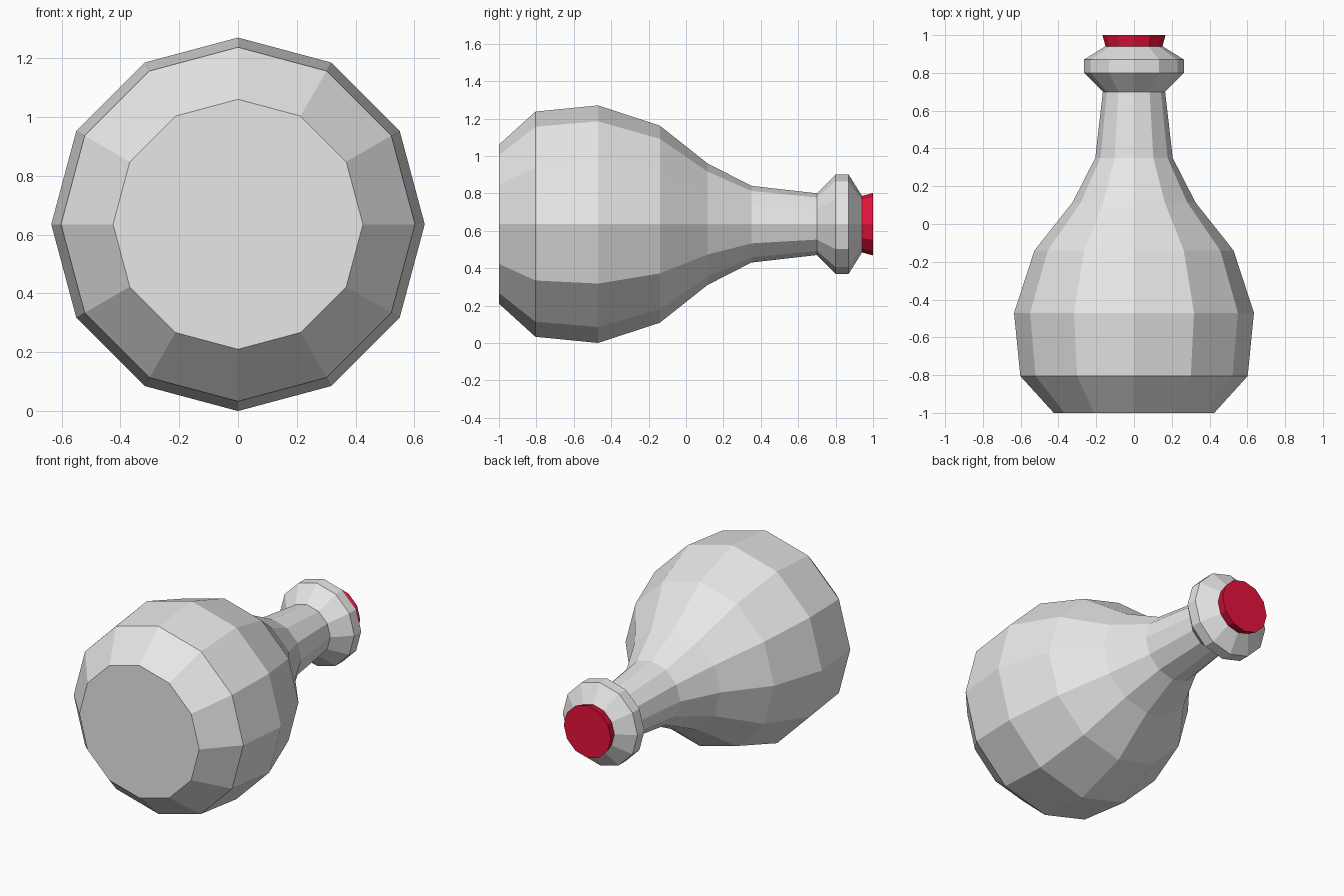
import bpy
import bmesh
from math import sin, cos, tau

cube = bpy.data.objects.get("Cube")
if cube:
    bpy.data.objects.remove(cube, do_unlink=True)

SIDES = 12
AXIS_HEIGHT = 0.635


def make_material(name, rgb):
    mat = bpy.data.materials.new(name)
    mat.use_nodes = True
    colour = (*rgb, 1.0)
    mat.diffuse_color = colour
    mat.node_tree.nodes["Principled BSDF"].inputs["Base Color"].default_value = colour
    return mat


def lathe(name, profile, material):
    """Closed, faceted solid turned around the y axis from (y, radius) pairs."""
    bm = bmesh.new()
    rings = []
    for y, radius in profile:
        angles = [tau * i / SIDES for i in range(SIDES)]
        rings.append([bm.verts.new((radius * sin(a), y, AXIS_HEIGHT + radius * cos(a)))
                      for a in angles])
    for lower, upper in zip(rings, rings[1:]):
        for i in range(SIDES):
            j = (i + 1) % SIDES
            bm.faces.new((lower[i], lower[j], upper[j], upper[i]))
    bm.faces.new(rings[0])
    bm.faces.new(rings[-1])
    bmesh.ops.recalc_face_normals(bm, faces=bm.faces)
    mesh = bpy.data.meshes.new(name)
    bm.to_mesh(mesh)
    bm.free()
    mesh.materials.append(material)
    obj = bpy.data.objects.new(name, mesh)
    bpy.context.collection.objects.link(obj)
    return obj


grey = make_material("pale grey", (0.8, 0.8, 0.8))
red = make_material("crimson", (0.8, 0.006, 0.045))

# Flask: base, round belly, slim neck and flared lip
lathe("flask", [
    (-1.0, 0.425), (-0.805, 0.602), (-0.47, 0.635), (-0.14, 0.527),
    (0.115, 0.325), (0.35, 0.205), (0.70, 0.165),
    (0.80, 0.265), (0.87, 0.265), (0.94, 0.153),
], grey)

# Stopper: short tapered plug in the mouth
lathe("stopper", [(0.93, 0.148), (1.0, 0.167)], red)
